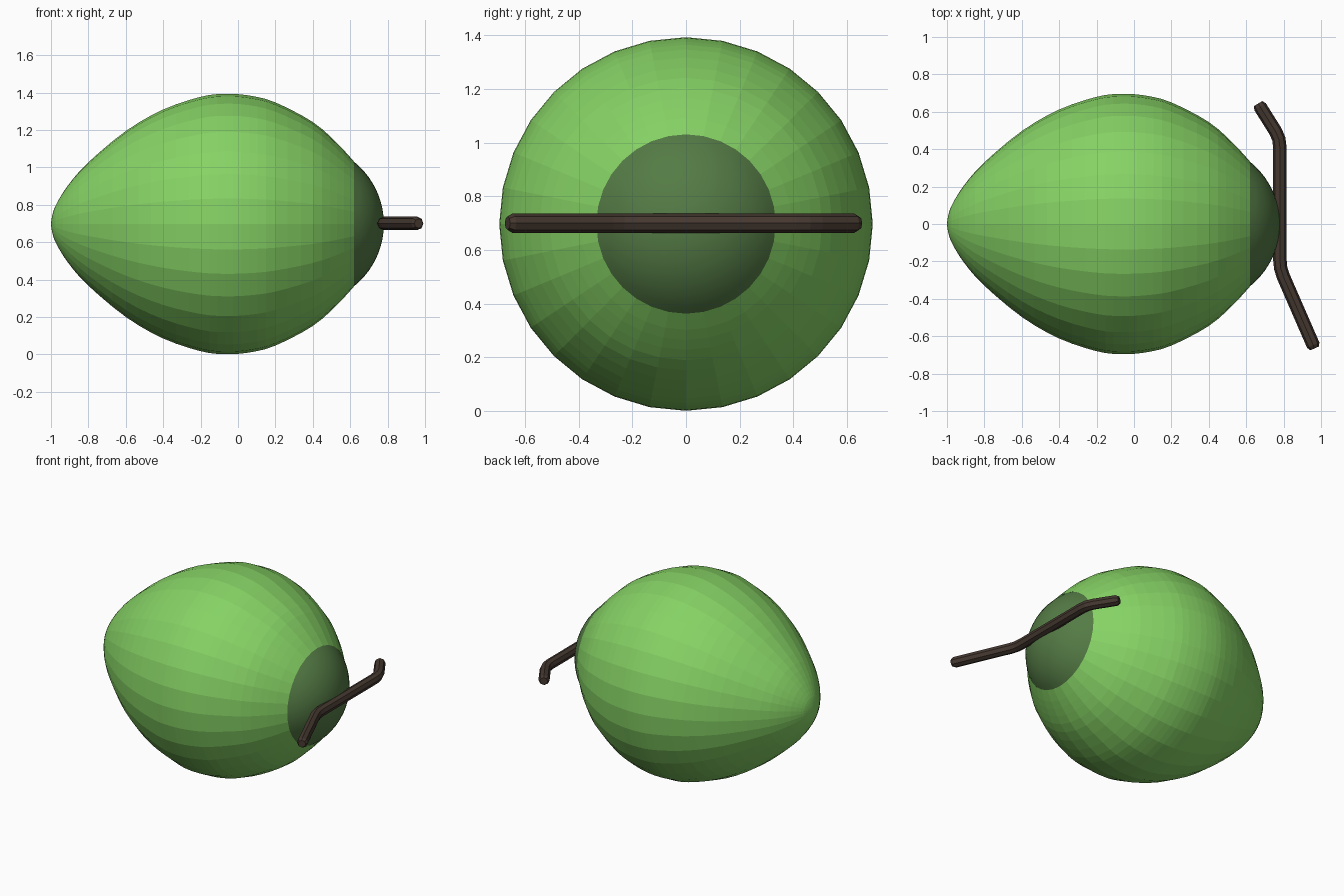
import bpy, bmesh, math

if "Cube" in bpy.data.objects:
    bpy.data.objects.remove(bpy.data.objects["Cube"])

SIDES, CZ = 32, 0.697


def material(name, rgb):
    m = bpy.data.materials.new(name)
    m.diffuse_color = (*rgb, 1)
    m.use_nodes = True
    m.node_tree.nodes["Principled BSDF"].inputs["Base Color"].default_value = m.diffuse_color
    return m


def refine(p, n):
    # Catmull-Rom pass through the profile points
    q = [p[0]] + p + [p[-1]]
    out = []
    for i in range(1, len(q) - 2):
        for k in range(n):
            t = k / n
            out.append(tuple(0.5 * (2 * b + (c - a) * t + (2 * a - 5 * b + 4 * c - d) * t**2
                                    + (3 * b - a - 3 * c + d) * t**3)
                             for a, b, c, d in zip(*q[i - 1:i + 3])))
    return out + [p[-1]]


def lathe(name, profile, mat, smooth=False):
    # Revolve (x, radius) pairs around the lengthwise axis
    bm = bmesh.new()
    rings = []
    for x, r in profile:
        if r < 1e-5:
            rings.append([bm.verts.new((x, 0, CZ))] * SIDES)
        else:
            rings.append([bm.verts.new((x, r * math.sin(a), CZ + r * math.cos(a)))
                          for a in (2 * math.pi * i / SIDES for i in range(SIDES))])
    for a, b in zip(rings, rings[1:]):
        for i in range(SIDES):
            j = (i + 1) % SIDES
            bm.faces.new(list(dict.fromkeys((a[i], a[j], b[j], b[i]))))
    bmesh.ops.recalc_face_normals(bm, faces=bm.faces)
    for f in bm.faces:
        f.smooth = smooth
    me = bpy.data.meshes.new(name)
    bm.to_mesh(me)
    bm.free()
    me.materials.append(mat)
    ob = bpy.data.objects.new(name, me)
    bpy.context.collection.objects.link(ob)


# Fruit body: pointed at one end, faceted
body = [(-1, 0), (-0.992, 0.05), (-0.972, 0.105), (-0.91, 0.205), (-0.805, 0.325),
        (-0.6, 0.497), (-0.4, 0.612), (-0.2, 0.68), (-0.07, 0.696), (0.06, 0.687),
        (0.2, 0.65), (0.4, 0.545), (0.53, 0.432), (0.62, 0.334)]
lathe("fruit_body", refine(body, 3), material("green", (0.24, 0.65, 0.13)))

# Dark domed cap at the stem end
R, cx = 0.427, 0.353
a0 = math.asin(0.334 / R)
cap = [(cx + R * math.cos(a0 * (1 - k / 10)), R * math.sin(a0 * (1 - k / 10))) for k in range(11)]
lathe("stem_cap", cap, material("dark_green", (0.09, 0.2, 0.06)), True)

# Bent twig lying across the cap
path = [(0.664, 0.644, 0.7), (0.674, 0.627, 1), (0.757, 0.495, 1), (0.774, 0.455, 1),
        (0.78, 0.41, 1), (0.78, -0.19, 1), (0.784, -0.235, 1), (0.798, -0.28, 1),
        (0.958, -0.647, 1), (0.966, -0.665, 0.7)]
cu = bpy.data.curves.new("twig", 'CURVE')
cu.dimensions = '3D'
cu.bevel_depth = 0.036
cu.bevel_resolution = 2
cu.use_fill_caps = True
sp = cu.splines.new('POLY')
sp.points.add(len(path) - 1)
for pt, (x, y, r) in zip(sp.points, path):
    pt.co = (x, y, CZ + 0.003, 1)
    pt.radius = r
cu.materials.append(material("brown", (0.06, 0.04, 0.03)))
twig = bpy.data.objects.new("twig", cu)
bpy.context.collection.objects.link(twig)
bpy.context.view_layer.objects.active = twig
twig.select_set(True)
bpy.ops.object.convert(target='MESH')
for f in twig.data.polygons:
    f.use_smooth = False
